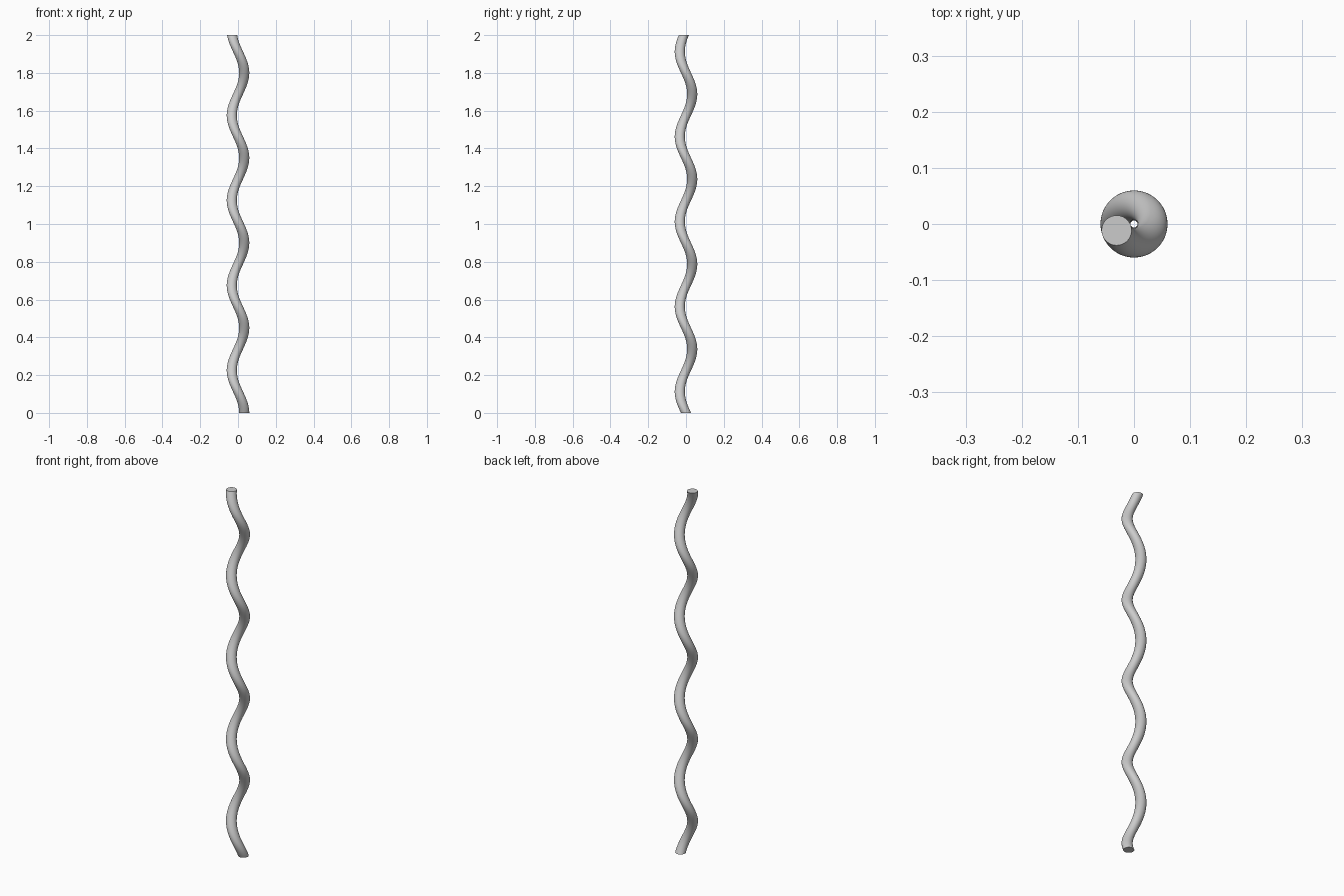
import bpy, bmesh, math

if "Cube" in bpy.data.objects:
    bpy.data.objects.remove(bpy.data.objects["Cube"])

HEIGHT, TWIST = 2.0, math.radians(-1600)   # clockwise turn over the full height
OFFSET, RADIUS = 0.033, 0.0267             # section centre distance, section radius
SIDES, LAYERS = 48, 320

# Twisted rod: an off-centre horizontal circle swept upward while rotating
bm = bmesh.new()
rings = []
for i in range(LAYERS + 1):
    t = i / LAYERS
    a = TWIST * t
    cx, cy = OFFSET * math.cos(a), OFFSET * math.sin(a)
    rings.append([bm.verts.new((cx + RADIUS * math.cos(2 * math.pi * k / SIDES),
                                cy + RADIUS * math.sin(2 * math.pi * k / SIDES),
                                HEIGHT * t)) for k in range(SIDES)])
for low, high in zip(rings, rings[1:]):
    for k in range(SIDES):
        n = (k + 1) % SIDES
        bm.faces.new((low[k], low[n], high[n], high[k]))

# Flat end caps
bm.faces.new(rings[0][::-1])
bm.faces.new(rings[-1])

mesh = bpy.data.meshes.new("twisted_rod")
bm.to_mesh(mesh)
bm.free()
rod = bpy.data.objects.new("twisted_rod", mesh)
bpy.context.collection.objects.link(rod)
bpy.context.view_layer.objects.active = rod
rod.select_set(True)
bpy.ops.object.shade_smooth_by_angle(angle=math.radians(35))
